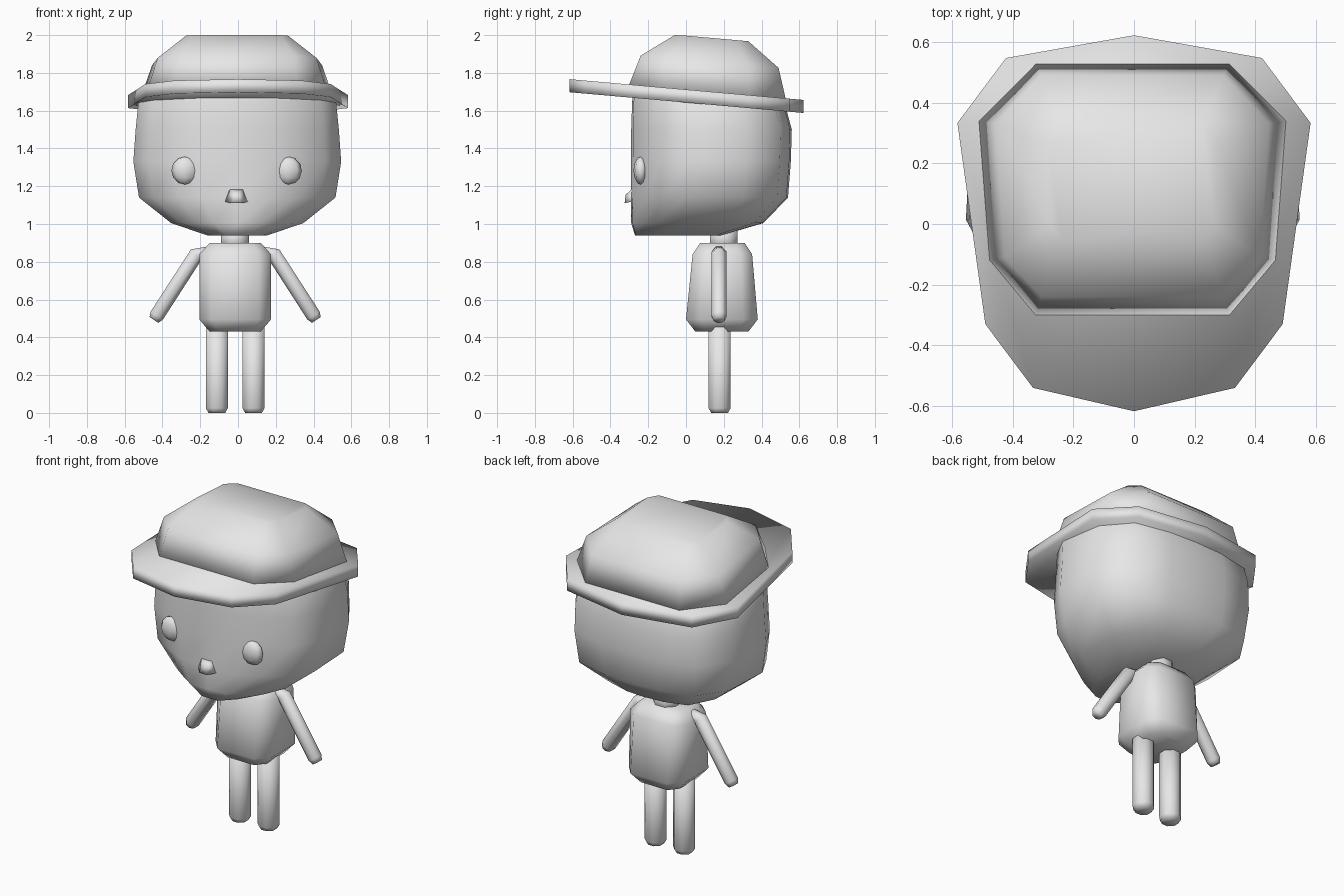
import bpy, bmesh, math
from mathutils import Vector

if "Cube" in bpy.data.objects:
    bpy.data.objects.remove(bpy.data.objects["Cube"])

grey = bpy.data.materials.new("plain grey")
grey.diffuse_color = (0.8, 0.8, 0.8, 1)
grey.use_nodes = True
grey.node_tree.nodes["Principled BSDF"].inputs["Base Color"].default_value = grey.diffuse_color


def finish(name, bm):
    """Turn a bmesh into a smooth grey object."""
    bmesh.ops.recalc_face_normals(bm, faces=bm.faces)
    for f in bm.faces:
        f.smooth = True
    me = bpy.data.meshes.new(name)
    bm.to_mesh(me)
    bm.free()
    me.materials.append(grey)
    ob = bpy.data.objects.new(name, me)
    bpy.context.collection.objects.link(ob)
    return ob


def loft(name, rings):
    """Skin a stack of equal-length rings and cap both ends."""
    bm = bmesh.new()
    loops = [[bm.verts.new(p) for p in r] for r in rings]
    n = len(loops[0])
    for a, b in zip(loops, loops[1:]):
        for i in range(n):
            j = (i + 1) % n
            bm.faces.new((a[i], a[j], b[j], b[i]))
    bm.faces.new(loops[0])
    bm.faces.new(loops[-1])
    return finish(name, bm)


def mirrored(half):
    """Close a front-to-back half outline by mirroring it in x."""
    return list(half) + [(-x, y) for x, y in reversed(half) if x > 1e-6]


def tube(name, path, radii, sides=8):
    """Round bar along a path in the xz plane."""
    pts = [Vector(p) for p in path]
    rings = []
    for i, p in enumerate(pts):
        d = (pts[min(i + 1, len(pts) - 1)] - pts[max(i - 1, 0)]).normalized()
        u = Vector((0, 1, 0))
        v = d.cross(u)
        ang = [2 * math.pi * (k + 0.5) / sides for k in range(sides)]
        rings.append([p + radii[i] * (u * math.cos(a) + v * math.sin(a)) for a in ang])
    return loft(name, rings)


# Head: (height, half width, front y, back y)
head_half = [(0, 0), (0.36, 0.01), (0.6, 0.09), (0.85, 0.18), (1, 0.36),
             (0.97, 0.72), (0.75, 0.93), (0.35, 0.99), (0, 1)]
levels = [(0.94, 0.16, -0.27, 0.19), (1.005, 0.35, -0.29, 0.41),
          (1.14, 0.52, -0.29, 0.54), (1.33, 0.55, -0.29, 0.555),
          (1.5, 0.538, -0.29, 0.56), (1.65, 0.523, -0.285, 0.52),
          (1.74, 0.46, -0.27, 0.47)]
loft("head", [[(u * w - 0.004, f + v * (b - f), z) for u, v in mirrored(head_half)]
              for z, w, f, b in levels])

# Nose: small wedge
bm = bmesh.new()
base = [bm.verts.new(p) for p in [(-0.075, -0.28, 1.12), (0.06, -0.28, 1.12),
                                  (0.035, -0.28, 1.19), (-0.05, -0.28, 1.19)]]
tip = [bm.verts.new(p) for p in [(-0.035, -0.325, 1.11), (0.02, -0.325, 1.11),
                                 (-0.008, -0.32, 1.155)]]
for f in [(base[0], base[1], tip[1], tip[0]), (base[1], base[2], tip[2], tip[1]),
          (base[2], base[3], tip[2]), (base[3], base[0], tip[0], tip[2]),
          tuple(tip), tuple(base)]:
    bm.faces.new(f)
finish("nose", bm)

# Eyes
for side, x in (("left", 0.265), ("right", -0.28)):
    bm = bmesh.new()
    bmesh.ops.create_uvsphere(bm, u_segments=8, v_segments=6, radius=1)
    for v in bm.verts:
        v.co = (x + v.co.x * 0.073, -0.24 + v.co.y * 0.038, 1.283 + v.co.z * 0.074)
    finish(side + "_eye", bm)

# Hat crown: outlines follow the backward tilt of the brim
SLOPE = -0.0887
crown = [(1.70, [(0.32, -0.305), (0.475, -0.12), (0.51, 0.34), (0.32, 0.53)]),
         (1.87, [(0.30, -0.24), (0.42, -0.11), (0.45, 0.33), (0.30, 0.49)]),
         (1.997, [(0.23, -0.06), (0.27, 0.0), (0.28, 0.27), (0.23, 0.33)])]
loft("hat_crown", [[(x - 0.005, y, min(2.0, z + SLOPE * y)) for x, y in mirrored(h)]
                   for z, h in crown])

# Hat brim: tilted slab
brim = mirrored([(0, -0.617), (0.333, -0.54), (0.49, -0.33), (0.582, 0.333),
                 (0.422, 0.547), (0, 0.622)])
loft("hat_brim", [[(x, y, z + SLOPE * y) for x, y in brim] for z in (1.643, 1.712)])

# Neck
tube("neck", [(-0.015, 0.2, 0.86), (-0.015, 0.2, 0.98)], [0.08, 0.08])

# Torso: chamfered block, (height, half width, front y, back y)
body_half = [(0.66, 0), (1, 0.2), (1, 0.8), (0.66, 1)]
blocks = [(0.43, 0.135, 0.05, 0.33), (0.495, 0.19, 0.0, 0.38),
          (0.84, 0.19, 0.035, 0.35), (0.9, 0.135, 0.075, 0.31)]
loft("torso", [[(u * w - 0.015, f + v * (b - f), z) for u, v in mirrored(body_half)]
               for z, w, f, b in blocks])

# Arms and legs
for side, s in (("left", 1), ("right", -1)):
    c = -0.015
    tube(side + "_arm",
         [(c + s * 0.12, 0.175, 0.85), (c + s * 0.205, 0.175, 0.84),
          (c + s * 0.415, 0.175, 0.515), (c + s * 0.43, 0.175, 0.492)],
         [0.038, 0.042, 0.042, 0.03])
    x = c + s * 0.097
    tube(side + "_leg",
         [(x, 0.178, 0.0), (x, 0.178, 0.025), (x, 0.178, 0.5)],
         [0.048, 0.063, 0.063])
